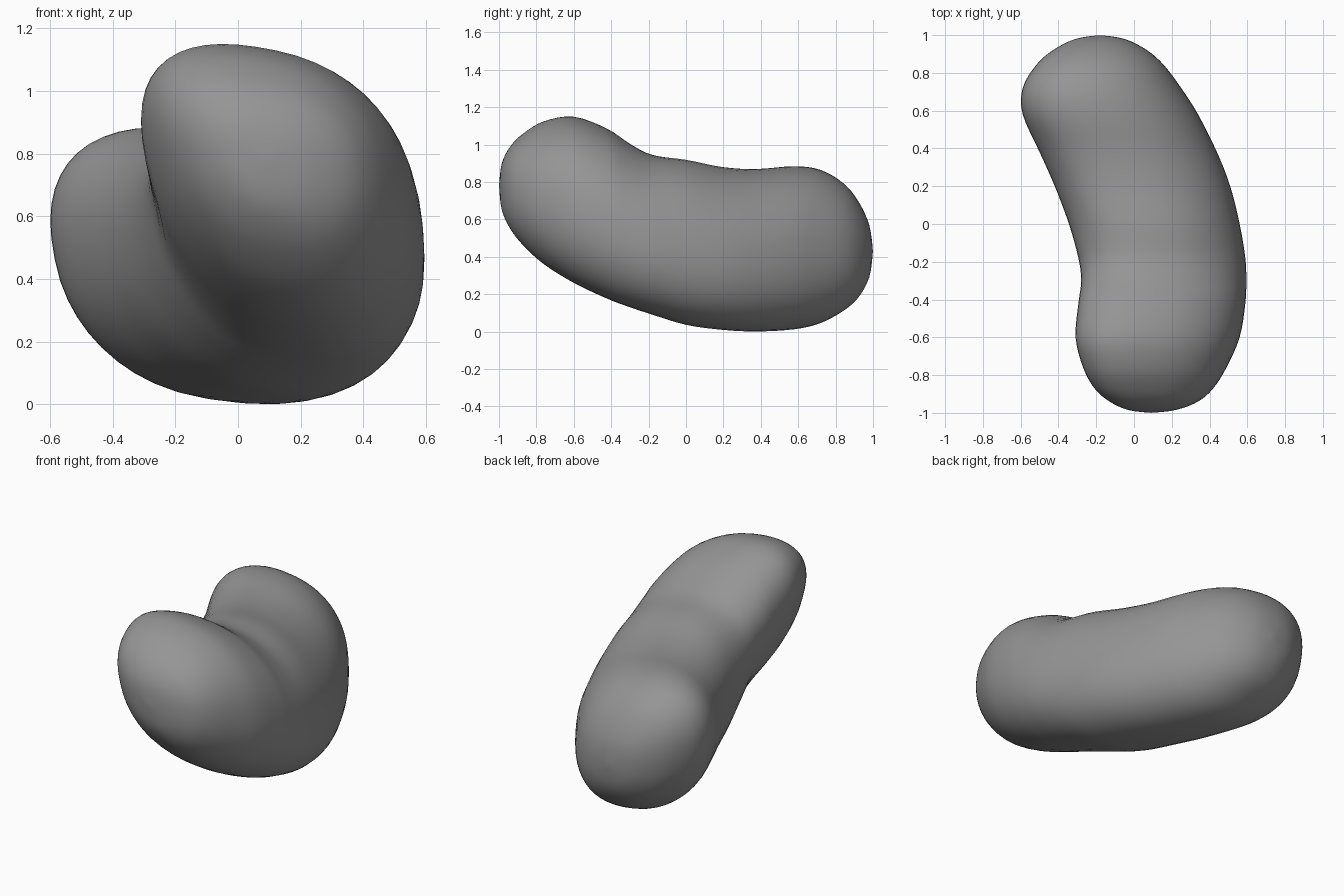
import bpy, bmesh, math
from mathutils import Vector

if "Cube" in bpy.data.objects:
    bpy.data.objects.remove(bpy.data.objects["Cube"])

SEG, SUB = 48, 4
FULL = 0.91  # below 1 makes the ovals fuller

# Body stations: y, x_min, x_max, z_min, z_max, left tilt, right tilt
stations = [
    (-1.00, 0.09, 0.09, 0.78, 0.78, -0.4, -0.15),
    (-0.985, -0.03, 0.22, 0.65, 0.90, -0.4, -0.15),
    (-0.94, -0.13, 0.34, 0.55, 0.99, -0.42, -0.15),
    (-0.87, -0.21, 0.42, 0.46, 1.06, -0.45, -0.15),
    (-0.76, -0.27, 0.49, 0.36, 1.125, -0.45, -0.17),
    (-0.60, -0.31, 0.56, 0.26, 1.15, -0.45, -0.2),
    (-0.42, -0.295, 0.59, 0.175, 1.085, -0.42, -0.2),
    (-0.30, -0.28, 0.595, 0.13, 1.005, -0.35, -0.2),
    (-0.18, -0.295, 0.59, 0.09, 0.945, -0.25, -0.2),
    (0.00, -0.345, 0.56, 0.035, 0.92, -0.18, -0.2),
    (0.20, -0.42, 0.51, 0.008, 0.88, -0.22, -0.2),
    (0.38, -0.50, 0.44, 0.00, 0.87, -0.25, -0.2),
    (0.58, -0.59, 0.34, 0.012, 0.885, -0.28, -0.2),
    (0.72, -0.59, 0.25, 0.045, 0.865, -0.28, -0.2),
    (0.84, -0.52, 0.16, 0.11, 0.795, -0.28, -0.2),
    (0.92, -0.43, 0.07, 0.18, 0.70, -0.28, -0.2),
    (0.98, -0.31, -0.05, 0.29, 0.57, -0.28, -0.2),
    (1.00, -0.18, -0.18, 0.43, 0.43, -0.28, -0.2),
]


def catmull(p0, p1, p2, p3, t):
    return [0.5 * (2 * b + (c - a) * t + (2 * a - 5 * b + 4 * c - d) * t ** 2
                   + (3 * b - a - 3 * c + d) * t ** 3)
            for a, b, c, d in zip(p0, p1, p2, p3)]


# Smoothly interpolated stations
dense = []
n = len(stations)
for i in range(n - 1):
    quad = [stations[min(max(i + k, 0), n - 1)] for k in (-1, 0, 1, 2)]
    dense += [catmull(*quad, j / SUB) for j in range(SUB)]
dense = dense[1:]


def ring(bm, s):
    y, x0, x1, z0, z1, left, right = s
    verts = []
    for k in range(SEG):
        t = math.tau * k / SEG
        tilt = left + (right - left) * (1 + math.cos(t)) / 2
        c, d = math.cos(t), math.sin(t + tilt)
        x = (x0 + x1) / 2 + (x1 - x0) / 2 * math.copysign(abs(c) ** FULL, c)
        z = (z0 + z1) / 2 + (z1 - z0) / 2 * math.copysign(abs(d) ** FULL, d)
        verts.append(bm.verts.new((x, y, z)))
    return verts


# Bean body: lofted tilted ovals closed by a pole at each end
bm = bmesh.new()
rings = [ring(bm, s) for s in dense]
for a, b in zip(rings, rings[1:]):
    for k in range(SEG):
        m = (k + 1) % SEG
        bm.faces.new((a[k], a[m], b[m], b[k]))
for end, s in ((rings[0], stations[0]), (rings[-1], stations[-1])):
    pole = bm.verts.new(Vector((s[1], s[0], s[3])))
    for k in range(SEG):
        bm.faces.new((end[k], end[(k + 1) % SEG], pole))
bmesh.ops.smooth_vert(bm, verts=bm.verts, factor=0.3,
                      use_axis_x=True, use_axis_y=True, use_axis_z=True)
bmesh.ops.recalc_face_normals(bm, faces=bm.faces)
for f in bm.faces:
    f.smooth = True
mesh = bpy.data.meshes.new("bean_body")
bm.to_mesh(mesh)
bm.free()

# Dark grey skin
mat = bpy.data.materials.new("dark_grey")
mat.diffuse_color = (0.3, 0.3, 0.3, 1)
mat.use_nodes = True
mat.node_tree.nodes["Principled BSDF"].inputs["Base Color"].default_value = mat.diffuse_color
mesh.materials.append(mat)
bpy.context.collection.objects.link(bpy.data.objects.new("bean_body", mesh))
